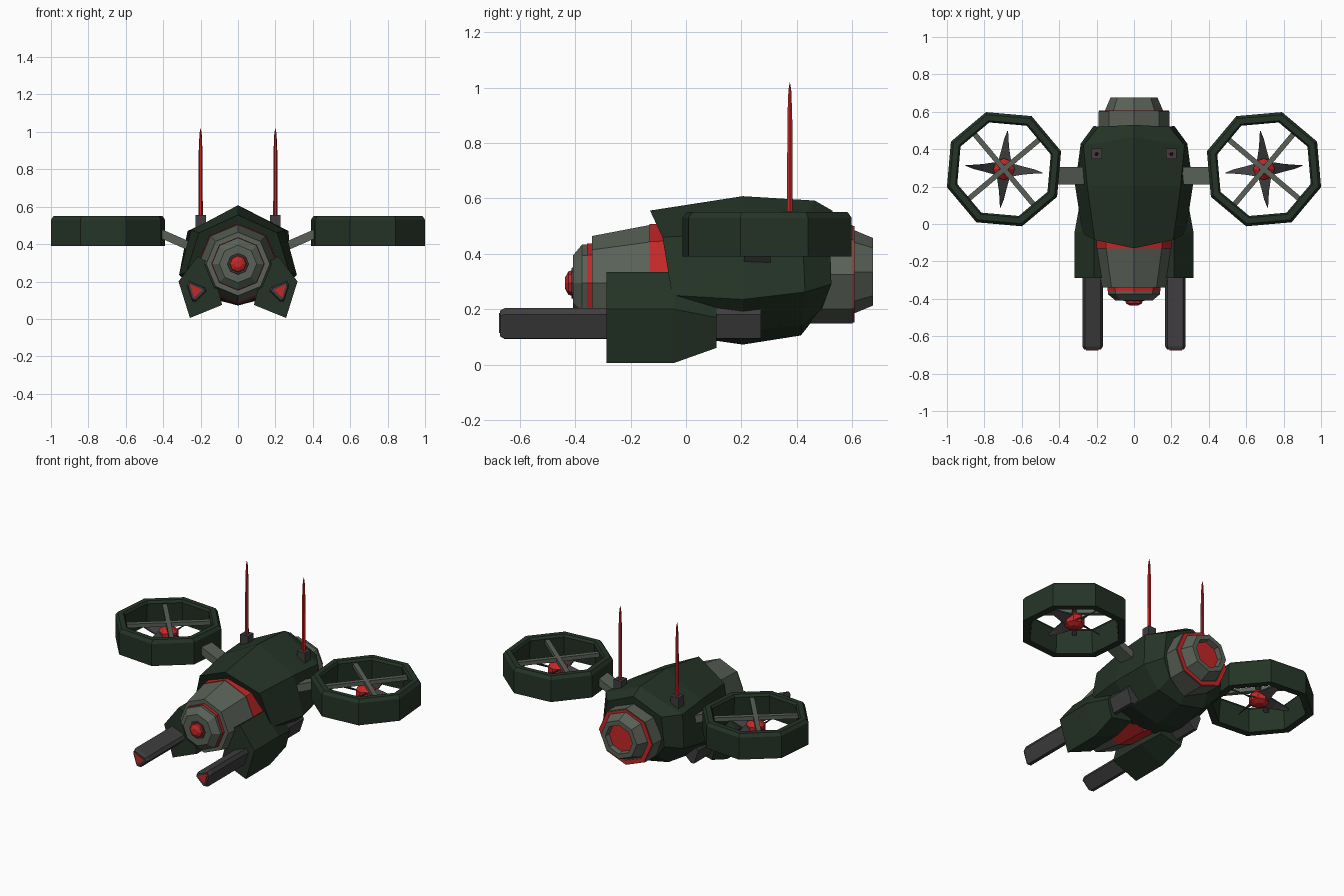
import bpy, bmesh
from math import sin, cos, radians, pi

if "Cube" in bpy.data.objects:
    bpy.data.objects.remove(bpy.data.objects["Cube"])


def material(name, rgb):
    m = bpy.data.materials.new(name)
    m.diffuse_color = (*rgb, 1)
    m.use_nodes = True
    m.node_tree.nodes["Principled BSDF"].inputs["Base Color"].default_value = m.diffuse_color
    return m


GREEN = material("dark_green", (0.018, 0.034, 0.020))
GREY = material("grey_green", (0.10, 0.12, 0.095))
DARK = material("dark_grey", (0.05, 0.048, 0.05))
RED = material("red", (0.55, 0.02, 0.02))


def loft(name, sections, mat, closed=False, mirror=False):
    """Skin a list of equal-length point loops; cap the ends unless closed."""
    bm = bmesh.new()
    loops = [[bm.verts.new(p) for p in s] for s in sections]
    n = len(loops[0])
    pairs = list(zip(loops, loops[1:])) + ([(loops[-1], loops[0])] if closed else [])
    for a, b in pairs:
        for i in range(n):
            j = (i + 1) % n
            bm.faces.new((a[i], a[j], b[j], b[i]))
    if not closed:
        bm.faces.new(loops[0])
        bm.faces.new(loops[-1])
    bmesh.ops.recalc_face_normals(bm, faces=bm.faces)
    me = bpy.data.meshes.new(name)
    bm.to_mesh(me)
    bm.free()
    me.materials.append(mat)
    ob = bpy.data.objects.new(name, me)
    bpy.context.collection.objects.link(ob)
    if mirror:
        ob.modifiers.new("mirror", 'MIRROR')
    return ob


def turned_y(name, profile, mat, z=0.294, sz=1.0, n=8, closed=False):
    """Faceted body around a y axis; profile is (y, radius)."""
    return loft(name, [[(r * cos(2 * pi * k / n), y, z + sz * r * sin(2 * pi * k / n))
                        for k in range(n)] for y, r in profile], mat, closed)


def turned_z(name, profile, mat, x, y, n=8, start=0.0):
    """Faceted body around a z axis; profile is (z, radius), mirrored in x."""
    return loft(name, [[(x + r * cos(start + 2 * pi * k / n), y + r * sin(start + 2 * pi * k / n), z)
                        for k in range(n)] for z, r in profile], mat, mirror=True)


def extrude_y(name, outline, stations, mat):
    """Cross-section (x, z) swept along y; stations are (y, scale)."""
    cx = sum(p[0] for p in outline) / len(outline)
    cz = sum(p[1] for p in outline) / len(outline)
    return loft(name, [[(cx + (x - cx) * s, y, cz + (z - cz) * s) for x, z in outline]
                       for y, s in stations], mat, mirror=True)


# Armoured hull: half sections from top apex to keel, mirrored into octagons
half_sections = [
    [(0, -.13, .556), (.21, -.085, .46), (.275, -.05, .25), (.19, .04, .13), (0, .08, .09)],
    [(0, .205, .608), (.25, .205, .475), (.315, .205, .235), (.19, .205, .12), (0, .205, .072)],
    [(0, .465, .592), (.27, .42, .47), (.285, .43, .262), (.17, .42, .14), (0, .415, .105)],
    [(0, .53, .555), (.19, .52, .47), (.215, .525, .29), (.14, .49, .2), (0, .47, .175)],
]
loft("hull_armour", [h + [(-x, y, z) for x, y, z in h[3:0:-1]] for h in half_sections], GREEN)

# Nose
turned_y("neck_band", [(-.132, .213), (.09, .218)], RED)
turned_y("nose", [(-.34, .17), (-.13, .21), (-.125, .15)], GREY)
turned_y("nose_ring", [(-.358, .143), (-.335, .143)], RED)
turned_y("nose_cap", [(-.408, .1), (-.375, .14), (-.355, .14)], GREY)
turned_y("nose_socket", [(-.413, .055), (-.40, .06)], DARK)
turned_y("nose_light", [(-.437, .02), (-.425, .042), (-.40, .05)], RED)

# Rear engine with a hollow nozzle
turned_y("engine_collar", [(.42, .19), (.602, .19)], GREY, .326, .94)
turned_y("engine_glow_ring", [(.598, .186), (.608, .186), (.608, .158), (.598, .158)],
         RED, .326, .94, closed=True)
turned_y("engine_nozzle", [(.60, .158), (.675, .126), (.675, .095), (.63, .085), (.60, .085)],
         GREY, .335, .97, closed=True)
turned_y("engine_glow", [(.60, .09), (.645, .09)], RED, .335, .97)

# Gun pods: the tail end slopes up
pod = [(.257, .005), (.318, .2), (.215, .335), (.14, .29), (.085, .075)]
tail = [(.26, .06), (.29, .17), (.22, .26), (.15, .24), (.11, .09)]
loft("gun_pod", [[(x, -.288, z) for x, z in pod],
                 [(x, -.045, z) for x, z in pod],
                 [(x, .11, z) for x, z in tail]], GREEN, mirror=True)

# Triangular gun barrels with blunted edges and red muzzles
barrel = [(.275, .18), (.262, .204), (.178, .17), (.167, .148), (.225, .092), (.246, .094)]
extrude_y("gun_barrel", barrel, [(-.672, .82), (-.655, 1), (.27, 1)], DARK)
muzzle = [(.262, .193), (.184, .155), (.238, .108)]
extrude_y("gun_muzzle", muzzle, [(-.675, .85), (-.66, .85)], RED)

# Antennas
turned_z("antenna_base", [(.48, .039), (.555, .039)], DARK, .2, .375, 4, pi / 4)
turned_z("antenna", [(.55, .012), (.9, .010), (.99, .006), (1.018, .001)], RED, .2, .375, 6)

# Fan arms
loft("fan_arm", [[(x, y, z + dz) for y, dz in [(.21, -.025), (.305, -.025), (.305, .025), (.21, .025)]]
                 for x, z in [(.22, .372), (.41, .455)]], GREY, mirror=True)

# Ducted fans
FX, FY = .695, .293


def around(a, r, off, z):
    """Point at radius r along angle a, shifted sideways by off."""
    return (FX + r * cos(a) - off * sin(a), FY + r * sin(a) + off * cos(a), z)


duct = [(.32, .39), (.32, .53), (.305, .55), (.272, .55), (.262, .535), (.275, .39)]
loft("fan_duct", [[around(radians(27.5 + 45 * k), r, 0, z) for r, z in duct]
                  for k in range(8)], GREEN, closed=True, mirror=True)
for deg in (50, 140):
    a = radians(deg)
    loft("fan_guard_bar", [[around(a, r, o, z) for o, z in
                            [(-.014, .505), (.014, .505), (.014, .53), (-.014, .53)]]
                           for r in (-.265, .265)], GREY, mirror=True)
turned_z("fan_hub", [(.415, .03), (.43, .058), (.475, .058), (.505, .025)], RED, FX, FY)

# Curved, twisted fan blades
blade = [(.03, -.035, .04, .02), (.11, -.012, .028, .015), (.16, .0, .024, .01), (.205, .018, .022, .004)]
for k in range(4):
    a = radians(90 * k)
    loft("fan_blade", [[around(a, r, lo, .45 - t), around(a, r, hi, .45 + t),
                        around(a, r, hi, .458 + t), around(a, r, lo, .458 - t)]
                       for r, lo, hi, t in blade], DARK, mirror=True)
